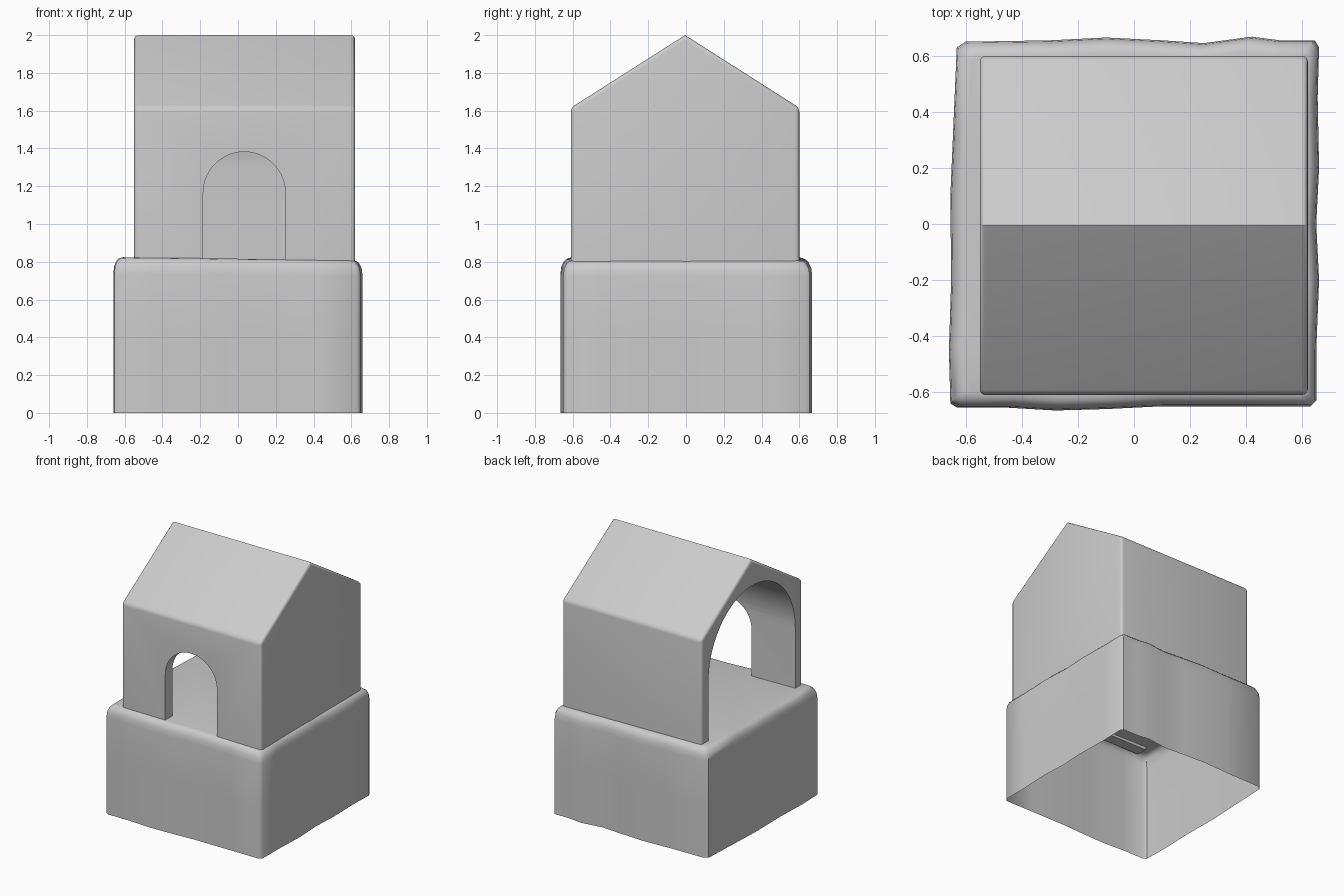
import bpy, bmesh, math

if "Cube" in bpy.data.objects:
    bpy.data.objects.remove(bpy.data.objects["Cube"])


def finish(obj, angle=35):
    bpy.ops.object.select_all(action='DESELECT')
    obj.select_set(True)
    bpy.context.view_layer.objects.active = obj
    bpy.ops.object.shade_smooth_by_angle(angle=math.radians(angle))


def to_object(bm, name):
    bmesh.ops.recalc_face_normals(bm, faces=bm.faces)
    mesh = bpy.data.meshes.new(name)
    bm.to_mesh(mesh)
    bm.free()
    obj = bpy.data.objects.new(name, mesh)
    bpy.context.collection.objects.link(obj)
    return obj


def prism(profile, place, start, end):
    """Closed prism: place(u, v, depth) maps the profile into space."""
    bm = bmesh.new()
    a = [bm.verts.new(place(u, v, start)) for u, v in profile]
    b = [bm.verts.new(place(u, v, end)) for u, v in profile]
    bm.faces.new(a)
    bm.faces.new(b[::-1])
    n = len(profile)
    for i in range(n):
        j = (i + 1) % n
        bm.faces.new((a[i], a[j], b[j], b[i]))
    return bm


def arch(centre, radius, bottom, spring, steps=40):
    pts = [(centre - radius, bottom), (centre + radius, bottom)]
    for i in range(steps + 1):
        t = math.pi * i / steps
        pts.append((centre + radius * math.cos(t), spring + radius * math.sin(t)))
    return pts


def along_x(u, v, d):
    return (d, u, v)


def along_y(u, v, d):
    return (u, d, v)


# Hollow base: thin shell, open underneath, with slightly uneven sides
outline = [(-0.655, -0.64), (-0.63, -0.655), (-0.45, -0.655), (-0.28, -0.665),
           (-0.1, -0.66), (0.1, -0.65), (0.4, -0.65), (0.63, -0.65),
           (0.65, -0.63), (0.65, -0.45), (0.66, -0.2), (0.65, 0.0),
           (0.66, 0.2), (0.655, 0.45), (0.66, 0.63), (0.645, 0.655),
           (0.52, 0.655), (0.42, 0.668), (0.25, 0.645), (0.1, 0.655),
           (-0.1, 0.665), (-0.3, 0.655), (-0.6, 0.65), (-0.632, 0.63),
           (-0.645, 0.33), (-0.655, 0.1), (-0.652, -0.2), (-0.66, -0.45)]
bm = bmesh.new()
rings = []
for z, s in ((0, 1), (0.4, 1), (0.73, 1), (0.77, 0.993), (0.797, 0.975),
             (0.812, 0.95), (0.816, 0.92)):
    rings.append([bm.verts.new((x * s, y * s, z - 0.012 * x * z / 0.8))
                  for x, y in outline])
n = len(outline)
for low, high in zip(rings, rings[1:]):
    for i in range(n):
        j = (i + 1) % n
        bm.faces.new((low[i], low[j], high[j], high[i]))
bm.faces.new(rings[-1])
finish(to_object(bm, "base"), 50)

# House body with gabled roof, softened everywhere but ridge and foot
gable = [(-0.61, 0.8), (0.6, 0.8), (0.6, 1.615), (-0.005, 2.0), (-0.61, 1.615)]
bm = prism(gable, along_x, -0.55, 0.62)
soft = [e for e in bm.edges
        if max(v.co.z for v in e.verts) > 0.81
        and min(v.co.z for v in e.verts) < 1.99]
bmesh.ops.bevel(bm, geom=soft, offset=0.022, segments=4, profile=0.5,
                affect='EDGES', clamp_overlap=True)
house = to_object(bm, "house")

# Vaulted room open to the left, and the arched front doorway
cutters = [
    to_object(prism(arch(-0.005, 0.52, 0.5, 1.28), along_x, -0.8, 0.54), "room_cutter"),
    to_object(prism(arch(0.033, 0.217, 0.5, 1.165), along_y, -0.8, -0.1), "door_cutter"),
]
for cutter in cutters:
    cutter.hide_render = True
    mod = house.modifiers.new(cutter.name, 'BOOLEAN')
    mod.operation = 'DIFFERENCE'
    mod.solver = 'EXACT'
    mod.object = cutter
    bpy.context.view_layer.objects.active = house
    bpy.ops.object.modifier_apply(modifier=mod.name)
for cutter in cutters:
    bpy.data.objects.remove(cutter)
finish(house)
